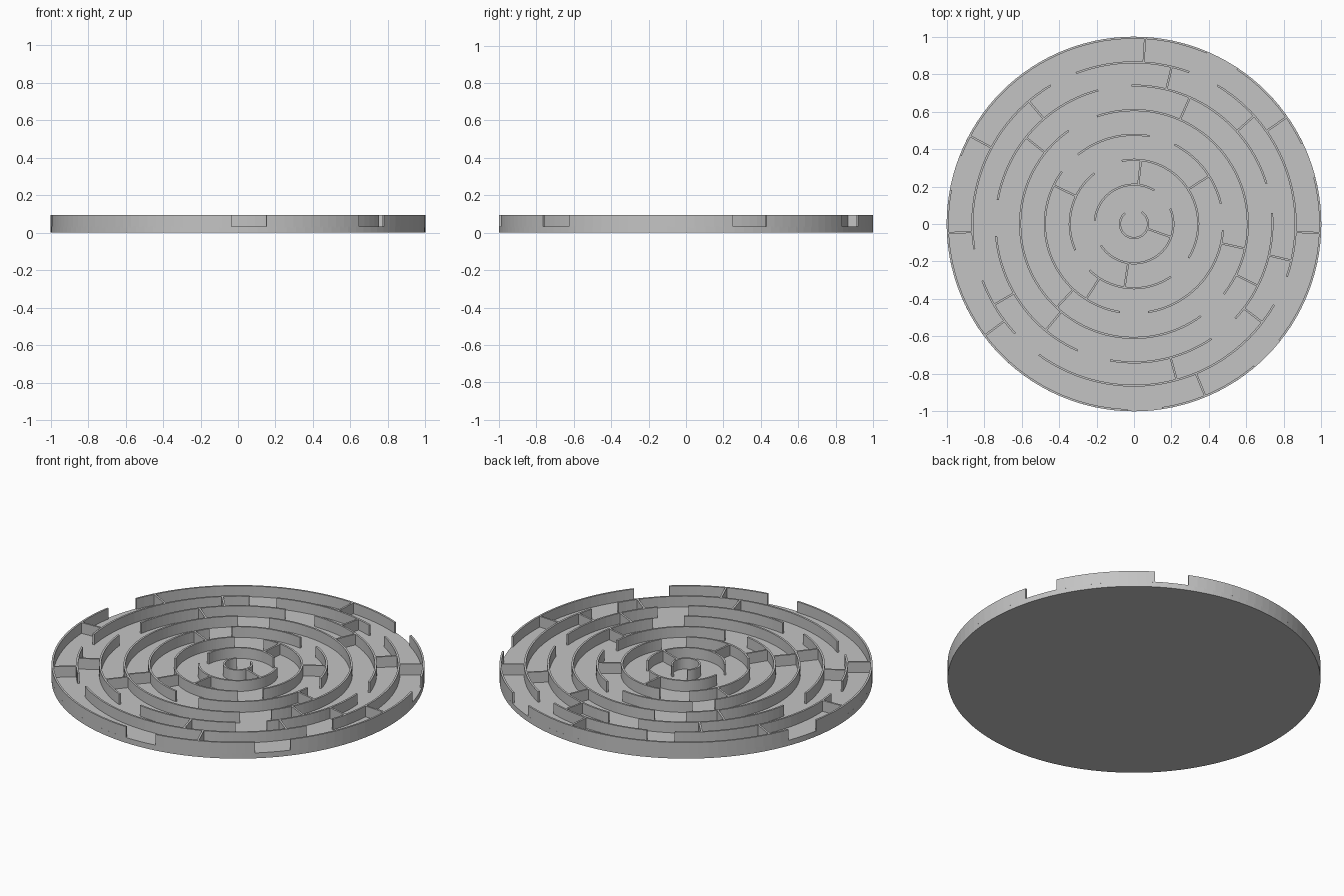
import bpy
import bmesh
from math import cos, sin, radians, ceil
from mathutils import Matrix

FLOOR = 0.032        # top of the base plate
TOP = 0.095          # top of the walls
THICK = 0.011        # wall thickness
STEP = 3             # degrees per wall facet

default_cube = bpy.data.objects.get("Cube")
if default_cube:
    bpy.data.objects.remove(default_cube, do_unlink=True)

grey = bpy.data.materials.new("light grey")
grey.use_nodes = True
grey.diffuse_color = (0.55, 0.55, 0.55, 1)
grey.node_tree.nodes["Principled BSDF"].inputs["Base Color"].default_value = grey.diffuse_color


def finish(name, bm):
    """Turn a bmesh into a grey, flat shaded object."""
    bmesh.ops.recalc_face_normals(bm, faces=bm.faces)
    mesh = bpy.data.meshes.new(name)
    bm.to_mesh(mesh)
    bm.free()
    mesh.materials.append(grey)
    obj = bpy.data.objects.new(name, mesh)
    bpy.context.collection.objects.link(obj)
    return obj


def add_arc(bm, radius, start, end):
    """Sweep the rectangular wall section from one angle to another."""
    inner, outer = radius - THICK / 2, radius + THICK / 2
    bottom = FLOOR - 0.004
    section = [(inner, bottom), (outer, bottom), (outer, TOP), (inner, TOP)]
    count = max(2, ceil((end - start) / STEP))
    loops = []
    for i in range(count + 1):
        a = radians(start + (end - start) * i / count)
        loops.append([bm.verts.new((r * cos(a), r * sin(a), z)) for r, z in section])
    for one, two in zip(loops, loops[1:]):
        for k in range(4):
            n = (k + 1) % 4
            bm.faces.new((one[k], one[n], two[n], two[k]))
    bm.faces.new(loops[0])
    bm.faces.new(loops[-1][::-1])


def add_spoke(bm, inner, outer, angle):
    """Straight radial wall joining two neighbouring rings."""
    height = TOP - FLOOR
    place = (Matrix.Rotation(radians(angle), 4, "Z")
             @ Matrix.Translation(((inner + outer) / 2, 0, FLOOR + height / 2))
             @ Matrix.Diagonal((outer - inner, THICK, height, 1)))
    bmesh.ops.create_cube(bm, size=1, matrix=place)


# Round base plate
bm = bmesh.new()
bmesh.ops.create_cone(bm, cap_ends=True, segments=120, radius1=1, radius2=1,
                      depth=FLOOR, matrix=Matrix.Translation((0, 0, FLOOR / 2)))
finish("base_plate", bm)

# Each ring: radius, arcs as (start, end), spokes reaching outward to the next ring
rings = [
    (0.075, [(130, 417)], [-19.6]),
    (0.21, [(59, 175), (213, 383)], [83.8, 261.5]),
    (0.343, [(-32, 101), (128, 204), (226, 305)], [32.6, 154.3, 237.5]),
    (0.476, [(80, 129), (13, 63), (-81, -4), (144, 261)], [227.2, -12.5]),
    (0.608, [(-38, 109), (125, 306)], [66.2, 141.3, -26.5, 230.3]),
    (0.739, [(17, 91), (105, 170), (185, 246), (260, 304), (-43, 4.6)],
     [76.5, 130.6, 42, -13.1, -37.5, 210, 285.3]),
    (0.863, [(70, 111), (-19, 59), (121, 189), (200.5, 222.7), (234, 330)],
     [86.6, 35, 151.8, 182.8, -2.8, 216.8, 292.5]),
    (0.9945, [(25.5, 56.4), (67, 158.4), (169.5, 268), (278.7, 310.2), (321.3, 374.5)], []),
]

# Ring walls and the short walls between them
for index, (radius, arcs, spokes) in enumerate(rings):
    bm = bmesh.new()
    for start, end in arcs:
        add_arc(bm, radius, start, end)
    finish(f"ring_wall_{index + 1}", bm)
    if spokes:
        bm = bmesh.new()
        for angle in spokes:
            add_spoke(bm, radius, rings[index + 1][0], angle)
        finish(f"radial_walls_{index + 1}", bm)
